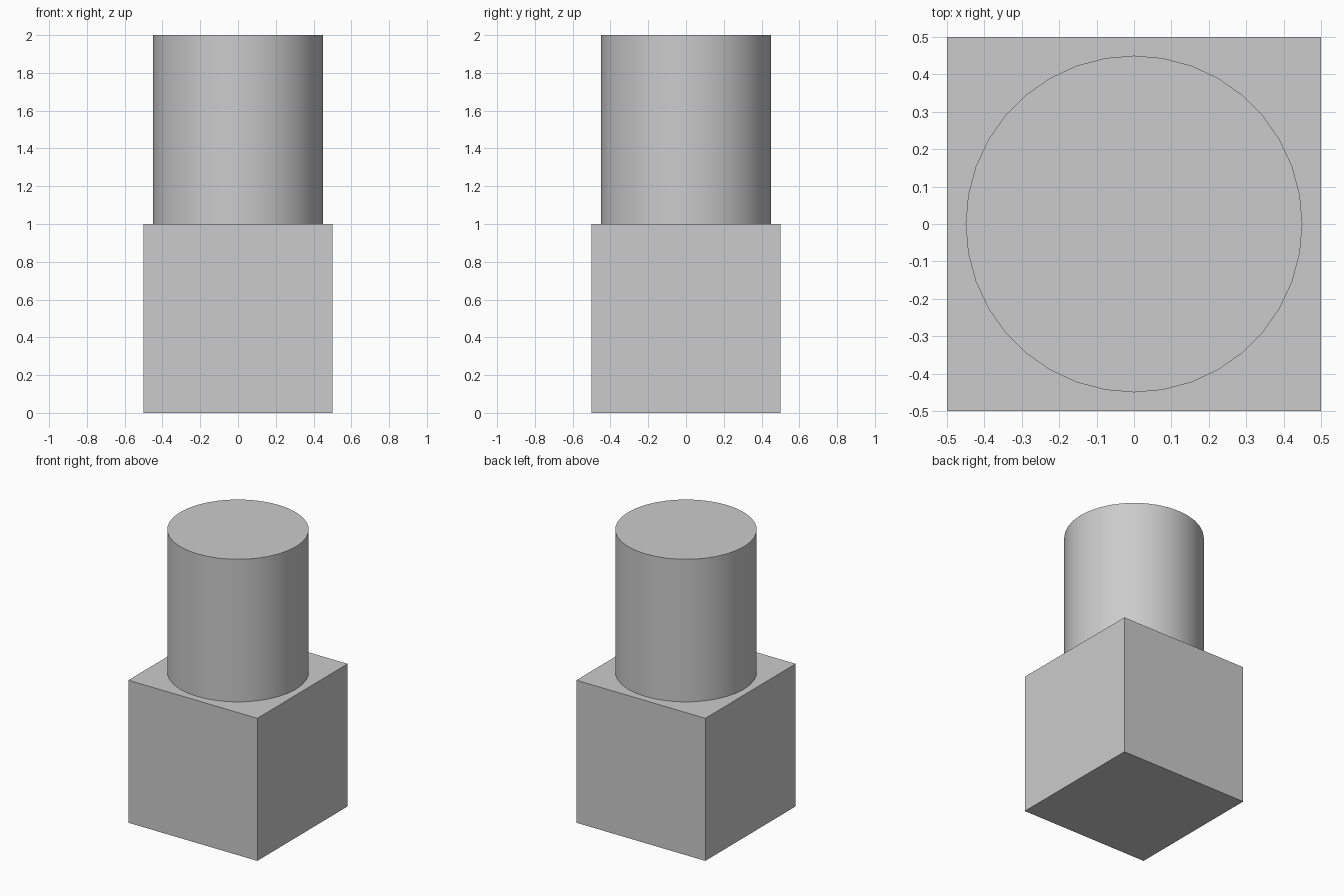
import bpy
import math

default = bpy.data.objects.get("Cube")
if default:
    bpy.data.objects.remove(default, do_unlink=True)

# Plain grey shared by both parts
GREY = (0.6, 0.6, 0.6, 1)
grey = bpy.data.materials.new("plain_grey")
grey.use_nodes = True
grey.diffuse_color = GREY
grey.node_tree.nodes["Principled BSDF"].inputs["Base Color"].default_value = GREY


def finish(name):
    part = bpy.context.object
    part.name = part.data.name = name
    part.data.materials.append(grey)
    return part


# Square base block
bpy.ops.mesh.primitive_cube_add(size=1, location=(0, 0, 0.5))
finish("base_block")

# Round column standing on the block
bpy.ops.mesh.primitive_cylinder_add(vertices=36, radius=0.45, depth=1, location=(0, 0, 1.5))
finish("round_column")
bpy.ops.object.shade_smooth_by_angle(angle=math.radians(30))
